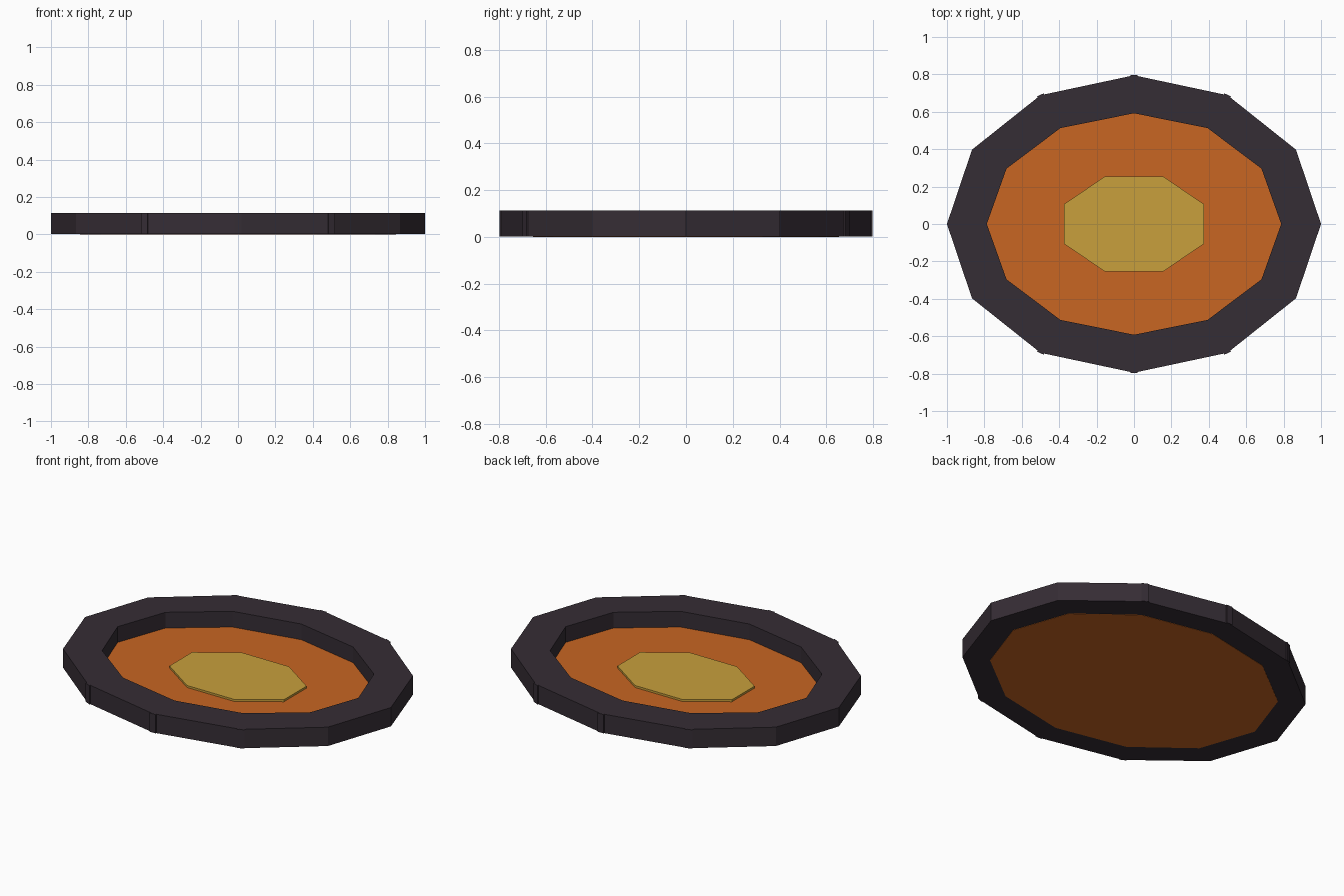
import bpy
import bmesh
from math import cos, sin, pi, atan2
from mathutils import Matrix

default = bpy.data.objects.get("Cube")
if default:
    bpy.data.objects.remove(default, do_unlink=True)


def material(name, rgb):
    mat = bpy.data.materials.new(name)
    mat.use_nodes = True
    colour = (*rgb, 1)
    mat.diffuse_color = colour
    bsdf = mat.node_tree.nodes["Principled BSDF"]
    bsdf.inputs["Base Color"].default_value = colour
    return mat


dark = material("dark stone", (0.036, 0.026, 0.035))
orange = material("deep orange", (0.58, 0.133, 0.016))
yellow = material("warm yellow", (0.58, 0.352, 0.045))


def finish(name, bm, mat):
    bmesh.ops.recalc_face_normals(bm, faces=bm.faces)
    mesh = bpy.data.meshes.new(name)
    bm.to_mesh(mesh)
    bm.free()
    mesh.materials.append(mat)
    obj = bpy.data.objects.new(name, mesh)
    bpy.context.collection.objects.link(obj)
    return obj


def loop(bm, sides, rx, ry, z, turn=0):
    angles = [2 * pi * i / sides + turn for i in range(sides)]
    return [bm.verts.new((rx * cos(a), ry * sin(a), z)) for a in angles]


def bridge(bm, a, b):
    for i in range(len(a)):
        j = (i + 1) % len(a)
        bm.faces.new((a[i], a[j], b[j], b[i]))


def disc(name, sides, rx, ry, bottom, top, mat, turn=0):
    bm = bmesh.new()
    low = loop(bm, sides, rx, ry, bottom, turn)
    high = loop(bm, sides, rx, ry, top, turn)
    bridge(bm, low, high)
    bm.faces.new(low)
    bm.faces.new(high)
    return finish(name, bm, mat)


# Raised oval rim
SIDES, RX, RY, BASE, HEIGHT = 12, 1.0, 0.795, 0.0015, 0.113
bm = bmesh.new()
loops = [loop(bm, SIDES, rx, ry, z) for rx, ry, z in (
    (RX, RY, BASE), (RX, RY, HEIGHT), (0.787, 0.592, HEIGHT), (0.787, 0.592, BASE))]
for i in range(4):
    bridge(bm, loops[i], loops[(i + 1) % 4])
finish("rim", bm, dark)

# Small joint blocks at the front and back corners of the rim
bm = bmesh.new()
for k in (2, 3, 4, 8, 9, 10):
    a = k * pi / 6
    heading = atan2(sin(a) / RY, cos(a) / RX)
    place = (Matrix.Translation((RX * cos(a), RY * sin(a), 0))
             @ Matrix.Rotation(heading, 4, "Z")
             @ Matrix.Translation((-0.018, 0, (BASE + HEIGHT) / 2))
             @ Matrix.Diagonal((0.04, 0.04, HEIGHT - BASE - 0.001, 1)))
    bmesh.ops.create_cube(bm, size=1, matrix=place)
finish("rim_joints", bm, dark)

# Thin floor inside the rim, with a bright plate at its centre
disc("floor", SIDES, 0.845, 0.655, 0, 0.02, orange)
disc("centre_plate", 8, 0.405, 0.276, 0.01, 0.032, yellow, pi / 8)
